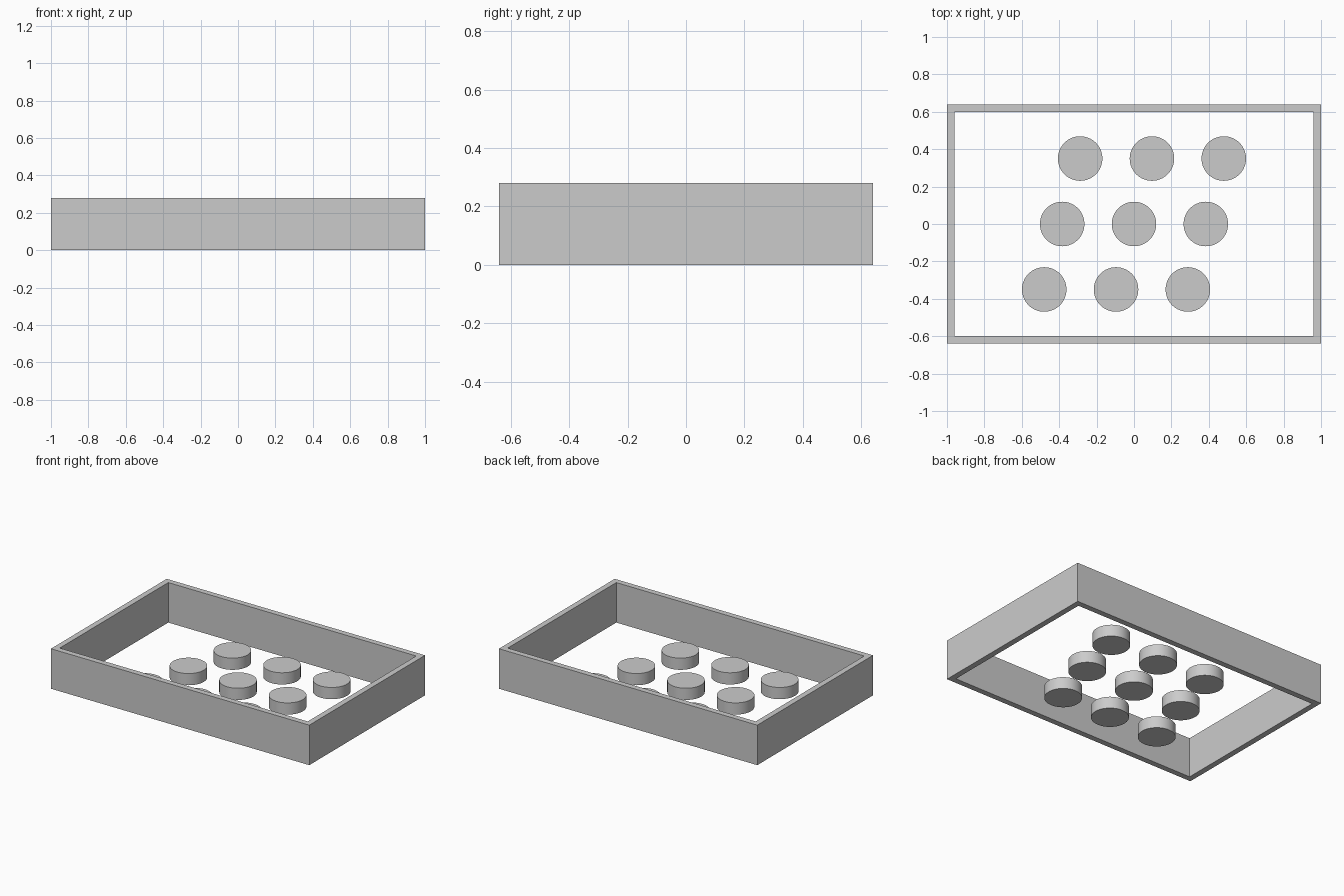
import bpy, bmesh, math

if "Cube" in bpy.data.objects:
    bpy.data.objects.remove(bpy.data.objects["Cube"])

grey = bpy.data.materials.new("light_grey")
grey.diffuse_color = (0.6, 0.6, 0.6, 1)
grey.use_nodes = True
grey.node_tree.nodes["Principled BSDF"].inputs["Base Color"].default_value = grey.diffuse_color


def rect(bm, hx, hy, z):
    return [bm.verts.new((x * hx, y * hy, z))
            for x, y in ((-1, -1), (1, -1), (1, 1), (-1, 1))]


# Open rectangular frame: four walls, no floor
HEIGHT, WALL = 0.28, 0.04
bm = bmesh.new()
loops = [rect(bm, 1.0, 0.64, 0), rect(bm, 1.0, 0.64, HEIGHT),
         rect(bm, 1.0 - WALL, 0.64 - WALL, HEIGHT), rect(bm, 1.0 - WALL, 0.64 - WALL, 0)]
for k in range(4):
    a, b = loops[k], loops[(k + 1) % 4]
    for i in range(4):
        j = (i + 1) % 4
        bm.faces.new((a[i], a[j], b[j], b[i]))
bmesh.ops.recalc_face_normals(bm, faces=bm.faces)
mesh = bpy.data.meshes.new("frame")
bm.to_mesh(mesh)
bm.free()
frame = bpy.data.objects.new("frame", mesh)
bpy.context.collection.objects.link(frame)
mesh.materials.append(grey)

# Skewed 3 x 3 grid of short discs
RADIUS, THICK = 0.119, 0.082
for row in (-1, 0, 1):
    for col in (-1, 0, 1):
        bpy.ops.mesh.primitive_cylinder_add(
            vertices=64, radius=RADIUS, depth=THICK,
            location=(0.384 * col + 0.096 * row, 0.35 * row, THICK / 2))
        disc = bpy.context.object
        disc.name = f"disc_{row + 2}_{col + 2}"
        disc.data.materials.append(grey)
        bpy.ops.object.shade_smooth_by_angle(angle=math.radians(30))
